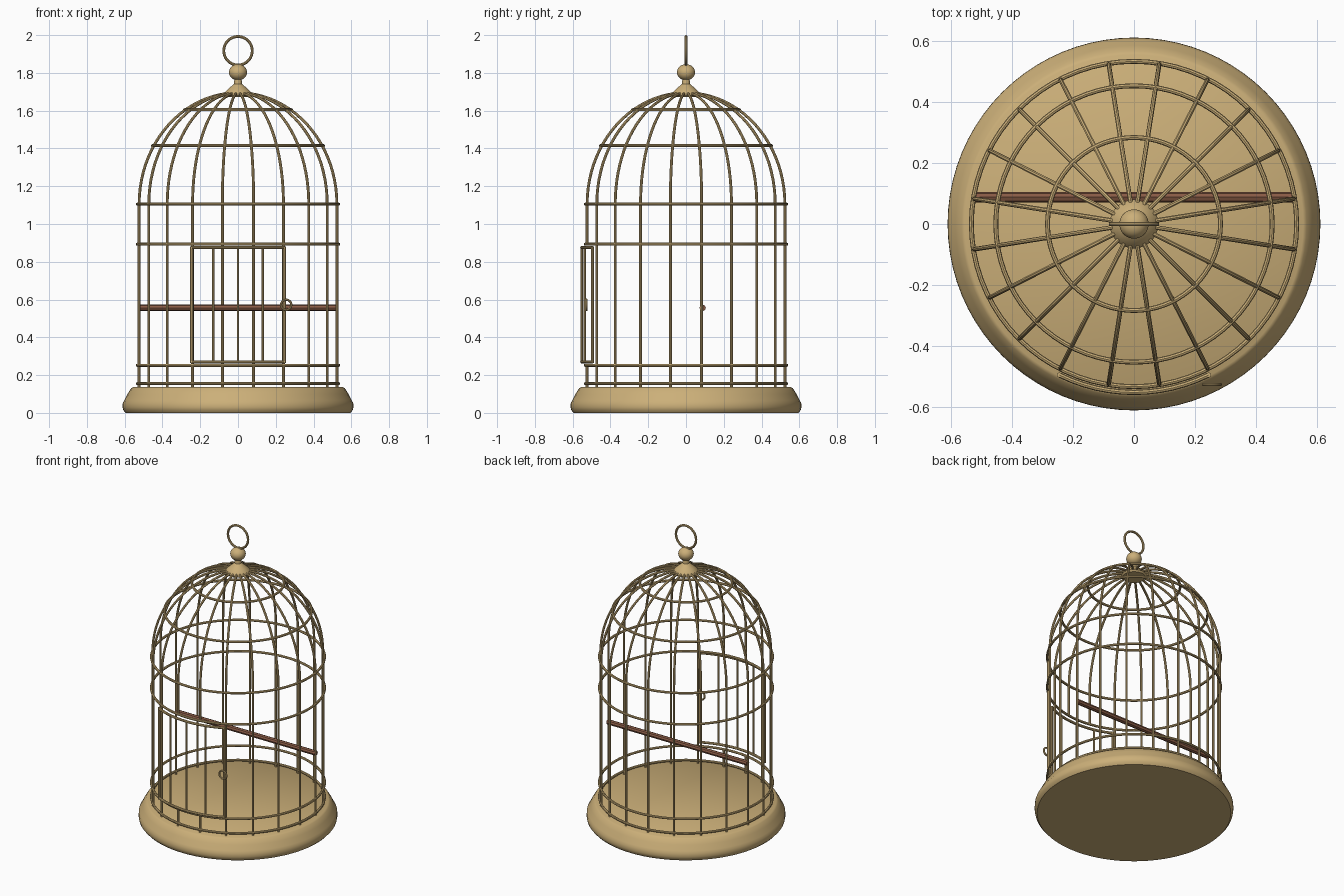
import bpy, math
from math import sin, cos, pi, radians

if "Cube" in bpy.data.objects:
    bpy.data.objects.remove(bpy.data.objects["Cube"])


def material(name, rgb):
    m = bpy.data.materials.new(name)
    m.diffuse_color = (*rgb, 1)
    m.use_nodes = True
    m.node_tree.nodes["Principled BSDF"].inputs["Base Color"].default_value = m.diffuse_color
    return m


BRASS = material("antique_brass", (0.60, 0.43, 0.19))
WOOD = material("brown_wood", (0.25, 0.105, 0.06))

R = 0.53              # radius of the wire cylinder
SPRING = 1.105        # height where the dome starts
DOME = 0.59           # dome height
DOOR_R, DOOR_A = 0.552, radians(26.3)
DOOR_LOW, DOOR_HIGH = 0.27, 0.875


def finish(ob, mat):
    ob.data.materials.clear()
    ob.data.materials.append(mat)
    bpy.ops.object.select_all(action='DESELECT')
    ob.select_set(True)
    bpy.context.view_layer.objects.active = ob
    if ob.type == 'CURVE':
        bpy.ops.object.convert(target='MESH')
    bpy.ops.object.shade_smooth_by_angle(angle=radians(35))
    return bpy.context.object


def wires(name, paths, radius, mat=BRASS, closed=False):
    """Round wires along a list of point paths, joined in one object."""
    cu = bpy.data.curves.new(name, 'CURVE')
    cu.dimensions = '3D'
    cu.bevel_depth = radius
    cu.bevel_resolution = 2
    cu.use_fill_caps = True
    for pts in paths:
        sp = cu.splines.new('POLY')
        sp.points.add(len(pts) - 1)
        for p, co in zip(sp.points, pts):
            p.co = (*co, 1)
        sp.use_cyclic_u = closed
    ob = bpy.data.objects.new(name, cu)
    bpy.context.collection.objects.link(ob)
    return finish(ob, mat)


def lathe(name, profile, mat=BRASS, n=64):
    """Turn a profile of (radius, height) about the z axis."""
    verts, faces = [], []
    for r, z in profile:
        verts += [(r * cos(2 * pi * i / n), r * sin(2 * pi * i / n), z) for i in range(n)]
    for k in range(len(profile) - 1):
        for i in range(n):
            j = (i + 1) % n
            faces.append((k * n + i, k * n + j, (k + 1) * n + j, (k + 1) * n + i))
    faces.append(tuple(reversed(range(n))))
    faces.append(tuple(range((len(profile) - 1) * n, len(profile) * n)))
    me = bpy.data.meshes.new(name)
    me.from_pydata(verts, [], faces)
    ob = bpy.data.objects.new(name, me)
    bpy.context.collection.objects.link(ob)
    return finish(ob, mat)


def on_front(a, r, z):
    """Point at angle a from the front direction."""
    return (r * sin(a), -r * cos(a), z)


def circle(r, z, n=72):
    return [on_front(2 * pi * i / n, r, z) for i in range(n)]


def upright_ring(name, centre, major, minor):
    bpy.ops.mesh.primitive_torus_add(location=centre, rotation=(pi / 2, 0, 0),
                                     major_radius=major, minor_radius=minor,
                                     major_segments=40, minor_segments=10)
    ob = bpy.context.object
    ob.name = name
    return finish(ob, BRASS)


# Moulded base with a flat floor
lathe("base", [(0.595, 0.0), (0.608, 0.015), (0.611, 0.03), (0.610, 0.052),
               (0.602, 0.066), (0.585, 0.10), (0.566, 0.13), (0.555, 0.137)], n=80)

# Bars: straight sides bending into the dome, door opening left free
t_end = math.acos(0.06 / R)
bars = []
for k in range(20):
    a = radians(9 + 18 * k)
    dome = [on_front(a, R * cos(t_end * i / 20), SPRING + DOME * sin(t_end * i / 20))
            for i in range(21)]
    if k in (0, 19):
        bars.append([on_front(a, R, 0.13), on_front(a, R, 0.25)])
        bars.append([on_front(a, R, 0.893)] + dome)
    else:
        bars.append([on_front(a, R, 0.13)] + dome)
wires("cage_bars", bars, 0.0075)

# Horizontal hoops, on the sides and on the dome
hoops = [circle(R + 0.003, z) for z in (0.155, 0.252, 0.893, SPRING)]
for z in (1.415, 1.605):
    hoops.append(circle(R * math.sqrt(1 - ((z - SPRING) / DOME) ** 2) + 0.002, z))
wires("hoops", hoops, 0.008, closed=True)

# Curved door: frame, inner bars and latch ring
arc = [-DOOR_A + 2 * DOOR_A * i / 12 for i in range(13)]
frame = [[on_front(a, DOOR_R, z) for a in arc] for z in (DOOR_LOW, DOOR_HIGH)]
frame += [[on_front(s * DOOR_A, DOOR_R, DOOR_LOW - 0.007),
           on_front(s * DOOR_A, DOOR_R, DOOR_HIGH + 0.007)] for s in (-1, 1)]
wires("door_frame", frame, 0.0085)
wires("door_bars", [[on_front(a, DOOR_R, DOOR_LOW), on_front(a, DOOR_R, DOOR_HIGH)]
                    for a in (-DOOR_A * 0.52, 0, DOOR_A * 0.52)], 0.006)
upright_ring("door_latch", (0.255, -0.526, 0.572), 0.027, 0.006)

# Perch between the side bars
wires("perch", [[(-0.525, 0.088, 0.556), (0.525, 0.088, 0.556)]], 0.017, WOOD)

# Crown cap with neck, ball and hanging ring
lathe("crown_cap", [(0.070, 1.672), (0.080, 1.682), (0.076, 1.692), (0.052, 1.715),
                    (0.030, 1.734), (0.021, 1.742), (0.019, 1.775)], n=32)
bpy.ops.mesh.primitive_uv_sphere_add(segments=32, ring_count=16, radius=1,
                                     location=(0, 0, 1.803))
ball = bpy.context.object
ball.name = "finial_ball"
ball.scale = (0.048, 0.048, 0.043)
finish(ball, BRASS)
upright_ring("hanging_ring", (0, 0, 1.917), 0.0755, 0.0075)
